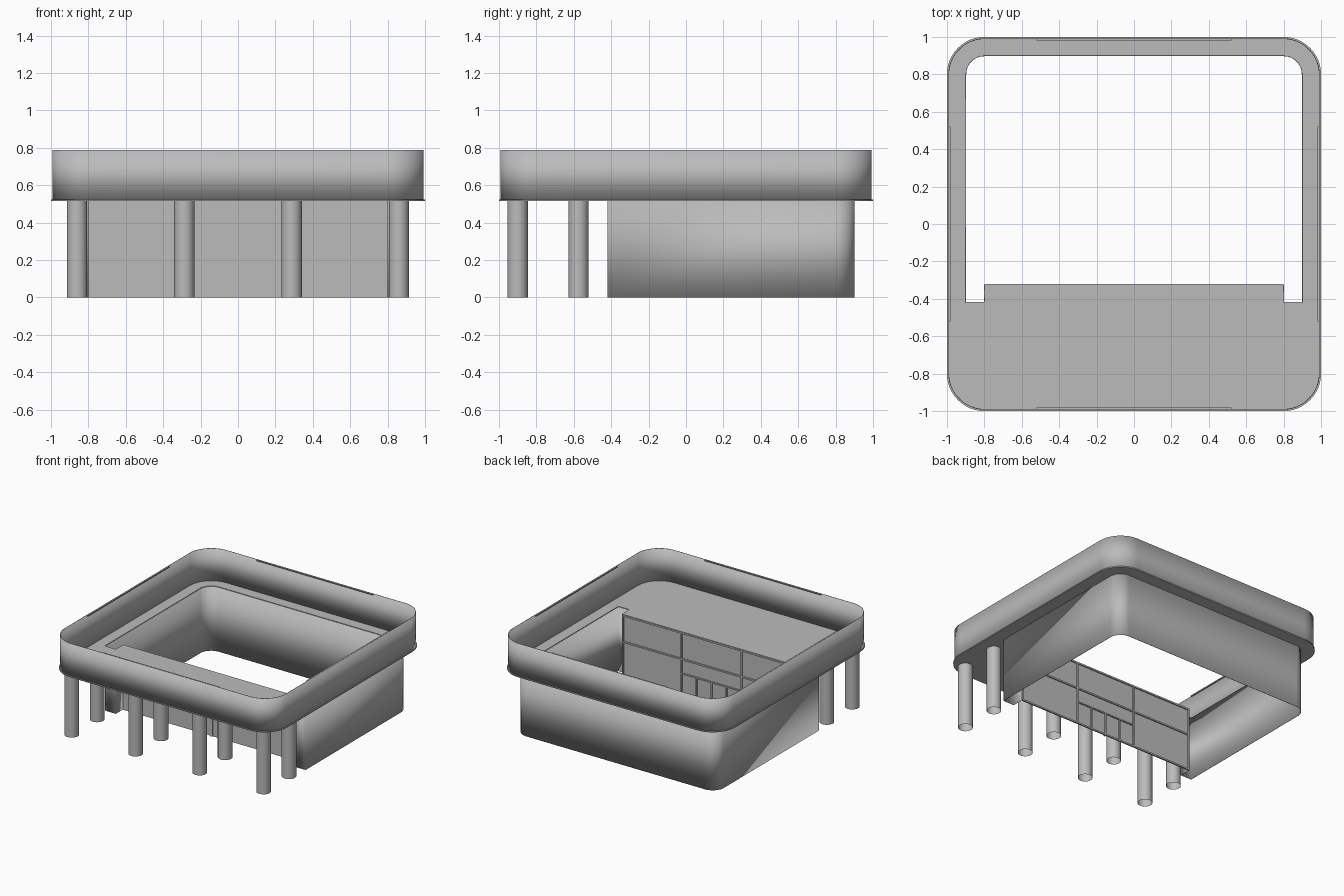
import bpy, bmesh
from math import sin, cos, pi

cube = bpy.data.objects.get("Cube")
if cube:
    bpy.data.objects.remove(cube, do_unlink=True)

GREY = (0.5, 0.5, 0.5, 1)
mat = bpy.data.materials.new("plain grey")
mat.use_nodes = True
mat.diffuse_color = GREY
mat.node_tree.nodes["Principled BSDF"].inputs["Base Color"].default_value = GREY

TOP = 0.52      # ceiling height of the ground floor
RIM = 0.787     # top of the parapet
GLASS_Y = -0.33


def finish(bm, name, smooth=False):
    mesh = bpy.data.meshes.new(name)
    bm.to_mesh(mesh)
    bm.free()
    mesh.materials.append(mat)
    ob = bpy.data.objects.new(name, mesh)
    bpy.context.collection.objects.link(ob)
    if smooth:
        bpy.ops.object.select_all(action='DESELECT')
        ob.select_set(True)
        bpy.context.view_layer.objects.active = ob
        bpy.ops.object.shade_smooth_by_angle()
    return ob


def thicken(ob, amount):
    mod = ob.modifiers.new("thickness", 'SOLIDIFY')
    mod.thickness = amount
    mod.offset = -1


def box(name, x0, x1, y0, y1, z0, z1):
    bm = bmesh.new()
    bmesh.ops.create_cube(bm, size=1)
    for v in bm.verts:
        v.co.x = x0 if v.co.x < 0 else x1
        v.co.y = y0 if v.co.y < 0 else y1
        v.co.z = z0 if v.co.z < 0 else z1
    return finish(bm, name)


def arc(cx, cy, r, start, steps=12):
    angles = [start + pi / 2 * i / steps for i in range(steps + 1)]
    return [(cx + r * cos(a), cy + r * sin(a)) for a in angles]


def rounded_square(half, r):
    c = half - r
    return (arc(c, c, r, 0) + arc(-c, c, r, pi / 2)
            + arc(-c, -c, r, pi) + arc(c, -c, r, pi * 1.5))


def upright_wall(name, path, z0, z1, closed, thickness):
    bm = bmesh.new()
    low = [bm.verts.new((x, y, z0)) for x, y in path]
    high = [bm.verts.new((x, y, z1)) for x, y in path]
    n = len(path)
    for i in range(n if closed else n - 1):
        j = (i + 1) % n
        bm.faces.new((low[i], low[j], high[j], high[i]))
    thicken(finish(bm, name, True), thickness)


# Ground floor wall with rounded back corners and a recessed front
right_half = [(0.8, -0.325), (0.8, -0.42), (0.9, -0.42)] + arc(0.8, 0.8, 0.1, 0)
wall_path = right_half + [(-x, y) for x, y in reversed(right_half)]
upright_wall("ground_floor_wall", wall_path, 0, TOP, False, 0.003)

# Roof slab with the open centre
bm = bmesh.new()
edges = []
for loop in (rounded_square(1.0, 0.2), wall_path):
    vs = [bm.verts.new((x, y, TOP + 0.004)) for x, y in loop]
    edges += [bm.edges.new((vs[i - 1], vs[i])) for i in range(len(vs))]
bmesh.ops.triangle_fill(bm, use_beauty=True, use_dissolve=False,
                        edges=edges, normal=(0, 0, 1))
bm.normal_update()
for f in bm.faces:
    if f.normal.z < 0:
        f.normal_flip()
thicken(finish(bm, "roof_slab"), 0.008)

# Parapet and its narrow inner rim strips
upright_wall("parapet", rounded_square(0.993, 0.195), TOP, RIM, True, 0.004)
for side, s in (("left", 1), ("right", -1)):
    x0, x1 = sorted((s * 0.98, s * 0.99))
    box(side + "_rim_strip", x0, x1, -0.52, 0.52, RIM - 0.008, RIM)
for side, s in (("back", 1), ("front", -1)):
    y0, y1 = sorted((s * 0.98, s * 0.99))
    box(side + "_rim_strip", -0.52, 0.52, y0, y1, RIM - 0.008, RIM)

# Two rows of open-ended columns
for row, y in (("front", -0.9), ("rear", -0.575)):
    for i, x in enumerate((-0.86, -0.287, 0.287, 0.86)):
        bm = bmesh.new()
        bmesh.ops.create_cone(bm, cap_ends=False, segments=32, radius1=0.054,
                              radius2=0.054, depth=TOP)
        bmesh.ops.translate(bm, verts=bm.verts, vec=(x, y, TOP / 2))
        finish(bm, f"{row}_column_{i + 1}", True)

# Recessed shopfront: pane, rails and mullions
box("shopfront_pane", -0.8, 0.8, GLASS_Y - 0.002, GLASS_Y, 0, TOP)
F, B = GLASS_Y - 0.002, GLASS_Y + 0.009
box("top_rail", -0.8, 0.8, F - 0.004, B, TOP - 0.012, TOP)
box("middle_rail", -0.8, 0.8, GLASS_Y, B, 0.295, 0.307)
box("bottom_rail", -0.8, 0.8, GLASS_Y, B, 0, 0.012)
box("door_rail", -0.265, 0.265, GLASS_Y, B, 0.18, 0.19)
for i, x in enumerate((-0.794, -0.27, 0.27, 0.794)):
    box(f"mullion_{i + 1}", x - 0.006, x + 0.006, GLASS_Y, B, 0, TOP)
for i, x in enumerate((-0.135, 0.135)):
    box(f"door_post_{i + 1}", x - 0.005, x + 0.005, GLASS_Y, B, 0, 0.19)
box("door_centre_post", -0.008, 0.008, F - 0.008, B, 0, 0.19)
